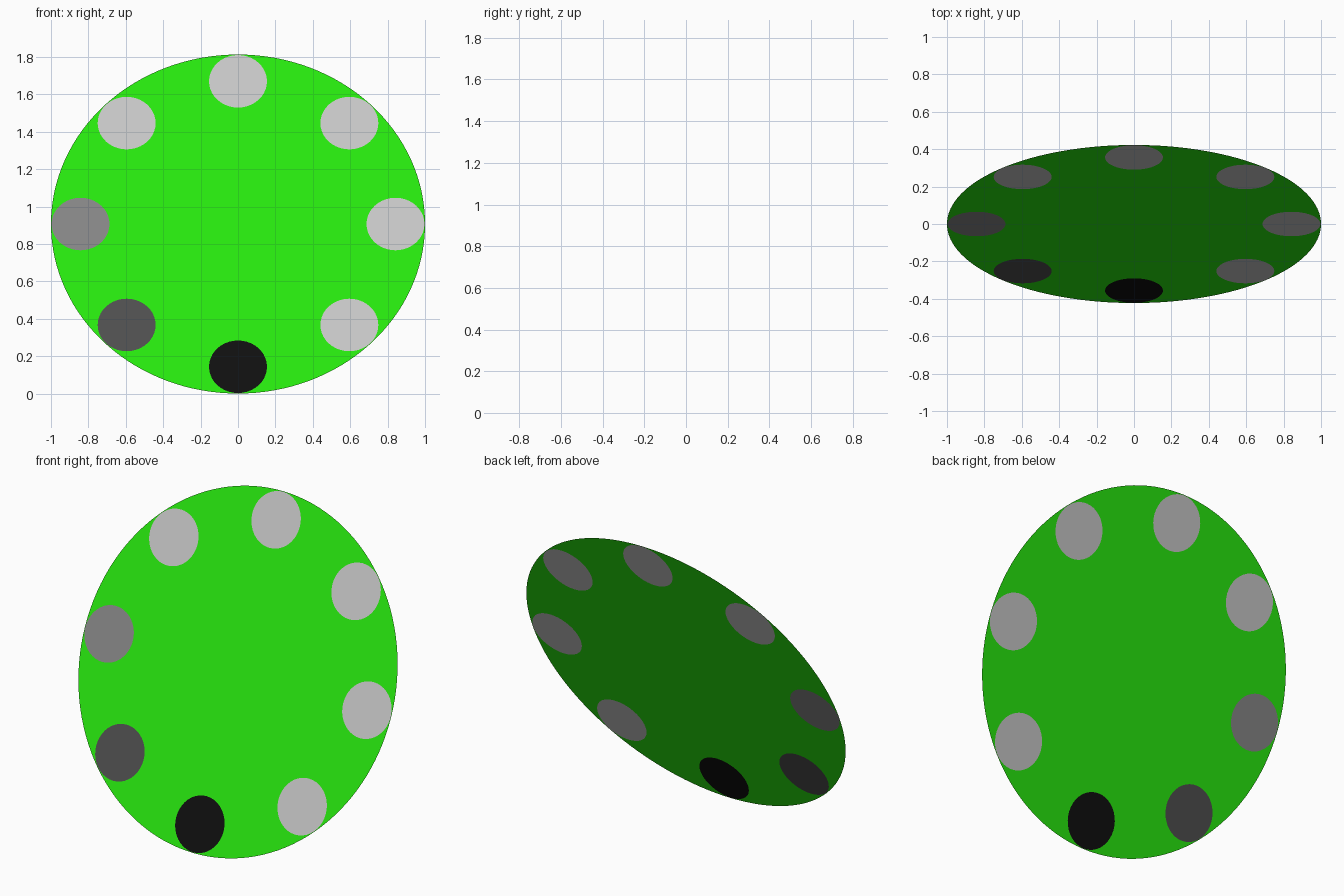
import bpy, bmesh, math
from mathutils import Matrix

if "Cube" in bpy.data.objects:
    bpy.data.objects.remove(bpy.data.objects["Cube"])

TILT = math.radians(65)          # disc leans back 25 degrees from upright
RING, DOT_R = 0.842, 0.155       # dot ring radius, dot radius
PLACE = Matrix.Translation((0, 0, math.sin(TILT))) @ Matrix.Rotation(TILT, 4, 'X')


def material(name, rgb):
    lin = [(c / 255 / 12.92) if c < 11 else ((c / 255 + 0.055) / 1.055) ** 2.4 for c in rgb]
    m = bpy.data.materials.new(name)
    m.diffuse_color = (*lin, 1)
    m.use_nodes = True
    m.node_tree.nodes["Principled BSDF"].inputs["Base Color"].default_value = m.diffuse_color
    return m


green = material("bright_green", (42, 243, 16))
light = material("light_grey", (198, 198, 198))
mid = material("mid_grey", (133, 133, 133))
dark = material("dark_grey", (78, 78, 78))
black = material("black", (15, 15, 15))


def circle(bm, cx, cy, r, n):
    """Closed loop of verts in the disc plane."""
    return [bm.verts.new((cx + r * math.cos(2 * math.pi * i / n),
                          cy + r * math.sin(2 * math.pi * i / n), 0)) for i in range(n)]


def finish(bm, name, mat):
    # all faces look out of the front of the disc
    bm.normal_update()
    for f in bm.faces:
        if f.normal.z < 0:
            f.normal_flip()
    bm.transform(PLACE)
    me = bpy.data.meshes.new(name)
    bm.to_mesh(me)
    bm.free()
    me.materials.append(mat)
    bpy.context.collection.objects.link(bpy.data.objects.new(name, me))


# dots run anticlockwise from the bottom: black, five light, then mid and dark
centres = [(RING * math.sin(k * math.pi / 4), -RING * math.cos(k * math.pi / 4)) for k in range(8)]
shades = [black] + [light] * 5 + [mid, dark]

# paper-thin disc with openings for the dots
bm = bmesh.new()
loops = [circle(bm, 0, 0, 1, 128)] + [circle(bm, x, y, DOT_R, 40) for x, y in centres]
edges = [bm.edges.new((l[i - 1], l[i])) for l in loops for i in range(len(l))]
bmesh.ops.triangle_fill(bm, use_beauty=True, use_dissolve=False, edges=edges, normal=(0, 0, 1))
finish(bm, "disc", green)

# dots set flush in the openings, visible from both sides
for k, ((x, y), mat) in enumerate(zip(centres, shades)):
    bm = bmesh.new()
    bm.faces.new(circle(bm, x, y, DOT_R, 40))
    finish(bm, f"dot_{k + 1}", mat)
